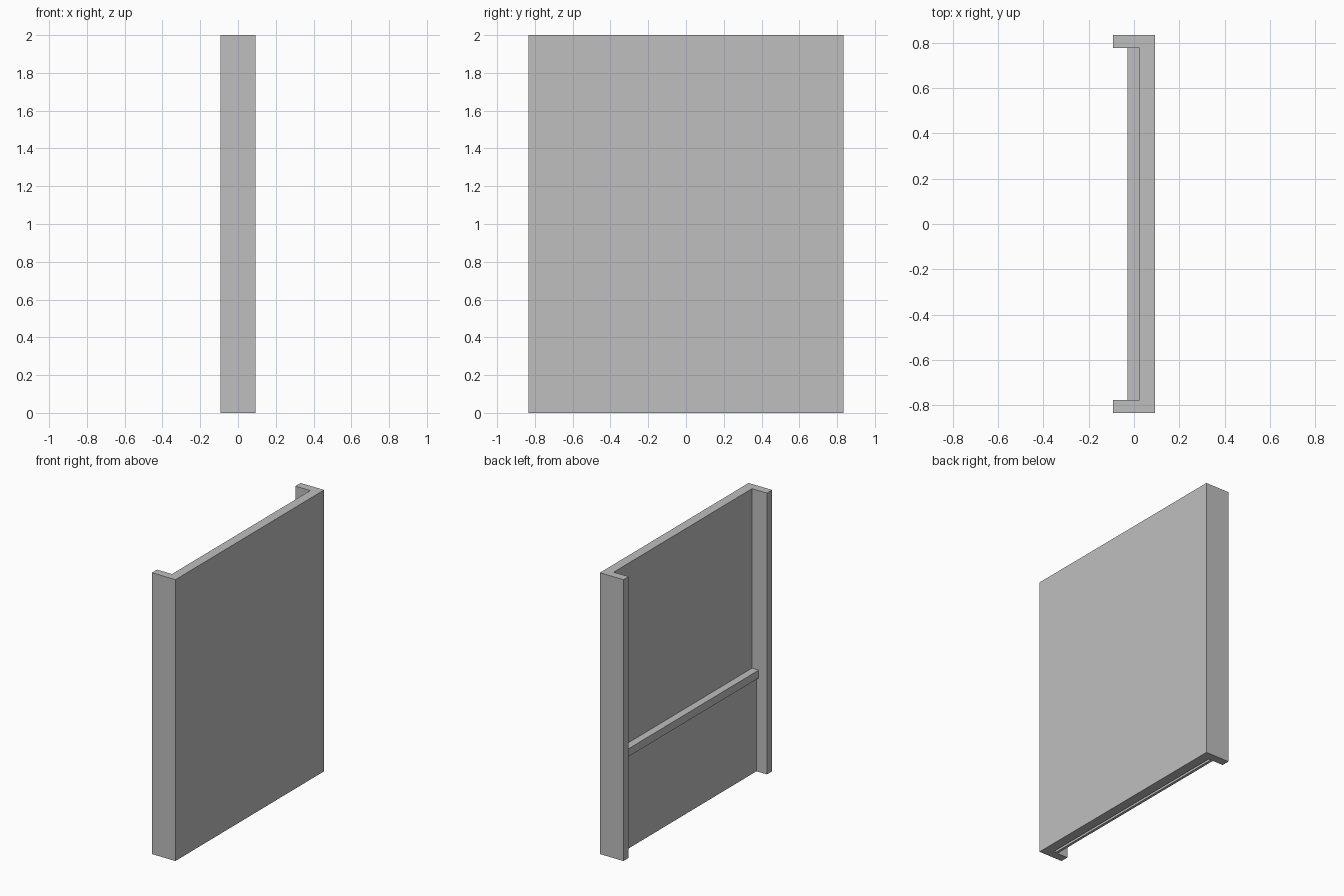
import bpy
import bmesh
from mathutils import Vector

cube = bpy.data.objects.get("Cube")
if cube:
    bpy.data.objects.remove(cube, do_unlink=True)

grey = bpy.data.materials.new("plain grey")
grey.use_nodes = True
colour = (0.52, 0.52, 0.52, 1)
grey.diffuse_color = colour
grey.node_tree.nodes["Principled BSDF"].inputs["Base Color"].default_value = colour


def add_object(name, bm):
    bmesh.ops.recalc_face_normals(bm, faces=bm.faces)
    mesh = bpy.data.meshes.new(name)
    bm.to_mesh(mesh)
    bm.free()
    mesh.materials.append(grey)
    obj = bpy.data.objects.new(name, mesh)
    bpy.context.collection.objects.link(obj)


def box(name, low, high):
    low, high = Vector(low), Vector(high)
    bm = bmesh.new()
    bmesh.ops.create_cube(bm, size=1)
    for v in bm.verts:
        v.co = (low + high) / 2 + v.co * (high - low)
    add_object(name, bm)


OUT, INNER, EDGE = 0.0925, 0.025, -0.0925   # depths along x
HALF, SIDE = 0.835, 0.777                   # half widths along y
HEIGHT = 2.0

# Channel-shaped panel: a flat sheet with a return flange on each side
half = [(EDGE, -SIDE), (EDGE, -HALF), (OUT, -HALF)]
profile = half + [(x, -y) for x, y in reversed(half)] + [(INNER, SIDE), (INNER, -SIDE)]
bm = bmesh.new()
face = bm.faces.new([bm.verts.new((x, y, 0)) for x, y in profile])
extruded = bmesh.ops.extrude_face_region(bm, geom=[face])["geom"]
bmesh.ops.translate(bm, vec=(0, 0, HEIGHT),
                    verts=[g for g in extruded if isinstance(g, bmesh.types.BMVert)])
add_object("channel_panel", bm)

# Cross rail between the flanges, and the thin kick plate below it
box("cross_rail", (-0.028, -SIDE, 0.668), (INNER, SIDE, 0.724))
box("kick_plate", (-0.01, -SIDE, 0), (0.008, SIDE, 0.668))
